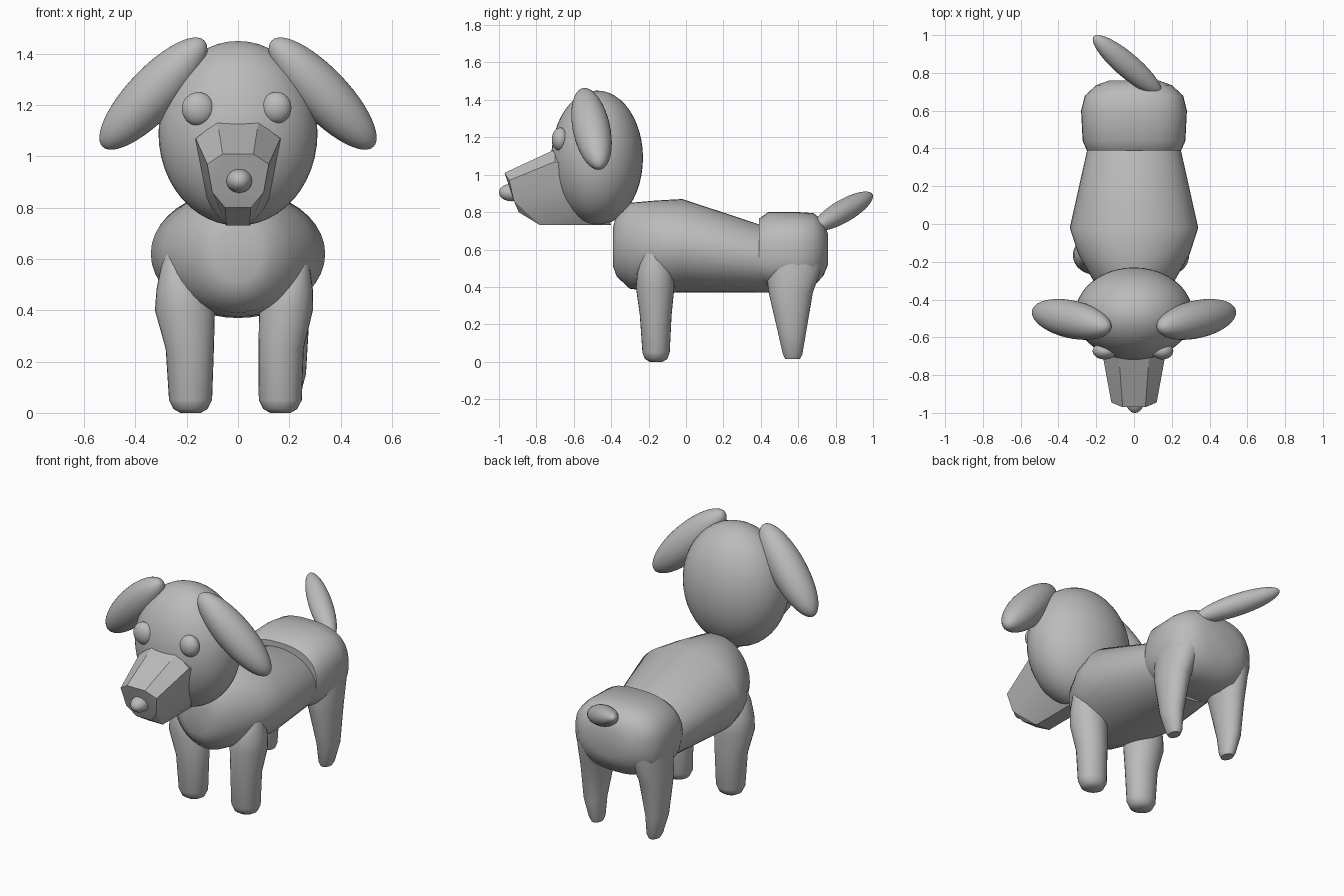
import bpy, bmesh, math
from mathutils import Vector, Matrix

if "Cube" in bpy.data.objects:
    bpy.data.objects.remove(bpy.data.objects["Cube"])

grey = bpy.data.materials.new("plain grey")
grey.diffuse_color = (0.5, 0.5, 0.5, 1)
grey.use_nodes = True
grey.node_tree.nodes["Principled BSDF"].inputs["Base Color"].default_value = grey.diffuse_color


def finish(bm, name, angle=40):
    bmesh.ops.recalc_face_normals(bm, faces=bm.faces)
    me = bpy.data.meshes.new(name)
    bm.to_mesh(me)
    bm.free()
    ob = bpy.data.objects.new(name, me)
    bpy.context.collection.objects.link(ob)
    me.materials.append(grey)
    bpy.ops.object.select_all(action='DESELECT')
    ob.select_set(True)
    bpy.context.view_layer.objects.active = ob
    bpy.ops.object.shade_smooth_by_angle(angle=math.radians(angle))
    return ob


def ellipsoid(name, centre, radii, axis=None):
    """Ellipsoid; its local z is turned to point along axis."""
    bm = bmesh.new()
    bmesh.ops.create_uvsphere(bm, u_segments=40, v_segments=24, radius=1)
    rot = Vector(axis).to_track_quat('Z', 'Y').to_matrix().to_4x4() if axis else Matrix()
    bm.transform(Matrix.Translation(centre) @ rot @ Matrix.Diagonal((*radii, 1)))
    return finish(bm, name)


def loft(name, rings, angle=40):
    bm = bmesh.new()
    loops = [[bm.verts.new(p) for p in r] for r in rings]
    n = len(loops[0])
    for a, b in zip(loops, loops[1:]):
        for i in range(n):
            j = (i + 1) % n
            bm.faces.new((a[i], a[j], b[j], b[i]))
    bm.faces.new(loops[0])
    bm.faces.new(loops[-1])
    return finish(bm, name, angle)


def power(v, e):
    return math.copysign(abs(v) ** (2 / e), v)


def ring_y(y, rx, z0, z1, e=2.0, n=40):
    out = []
    for i in range(n):
        t = 2 * math.pi * i / n
        out.append((rx * power(math.cos(t), e), y,
                    (z0 + z1) / 2 + (z1 - z0) / 2 * power(math.sin(t), e)))
    return out


def ring_z(z, cx, rx, cy, ry, n=28):
    return [(cx + rx * math.cos(2 * math.pi * i / n),
             cy + ry * math.sin(2 * math.pi * i / n), z) for i in range(n)]


# Head, nose
ellipsoid("head", (0, -0.475, 1.09), (0.31, 0.245, 0.36))
ellipsoid("nose", (0.005, -0.93, 0.905), (0.05, 0.07, 0.047))

# Faceted snout
half = [(0.08, -0.70, 1.135), (0.165, -0.70, 1.07), (0.06, -0.97, 1.01),
        (0.12, -0.945, 0.97), (0.10, -0.92, 0.86), (0.05, -0.895, 0.80),
        (0.045, -0.78, 0.73), (0.17, -0.50, 1.0), (0.13, -0.50, 0.83),
        (0.045, -0.40, 0.73)]
bm = bmesh.new()
for x, y, z in half:
    bm.verts.new((x, y, z))
    bm.verts.new((-x, y, z))
hull = bmesh.ops.convex_hull(bm, input=bm.verts)
bmesh.ops.delete(bm, geom=[v for v in bm.verts if not v.link_faces], context='VERTS')
finish(bm, "snout", 20)

# Eyes and ears
ellipsoid("left_eye", (-0.155, -0.672, 1.185), (0.064, 0.045, 0.065))
ellipsoid("right_eye", (0.15, -0.672, 1.19), (0.058, 0.045, 0.062))
for s, side in ((-1, "left"), (1, "right")):
    ellipsoid(side + "_ear", (s * 0.33, -0.505, 1.245), (0.1, 0.1, 0.29),
              (s * 0.2, 0.045, -0.21))

# Torso: blunt chest, then a straight taper to the back
loft("torso", [ring_y(-0.39, 0.09, 0.51, 0.72), ring_y(-0.37, 0.14, 0.455, 0.79),
               ring_y(-0.30, 0.215, 0.39, 0.85), ring_y(-0.16, 0.295, 0.375, 0.862),
               ring_y(-0.02, 0.34, 0.37, 0.87), ring_y(0.45, 0.235, 0.37, 0.715)])

# Rump
loft("rump", [ring_y(0.39, 0.25, 0.40, 0.765, 2.5), ring_y(0.44, 0.272, 0.385, 0.80, 2.6),
              ring_y(0.60, 0.28, 0.38, 0.80, 2.6), ring_y(0.68, 0.26, 0.40, 0.795, 2.6),
              ring_y(0.735, 0.20, 0.46, 0.755, 2.4), ring_y(0.76, 0.13, 0.52, 0.68)])

# Legs
for s, side in ((-1, "left"), (1, "right")):
    o = -0.01
    w = 0.012 if s < 0 else 0.0
    loft(side + "_front_leg", [
        ring_z(0.0, s * 0.175 + o, 0.04, -0.16, 0.035),
        ring_z(0.015, s * 0.175 + o, 0.066, -0.16, 0.06),
        ring_z(0.05, s * 0.175 + o, 0.084, -0.16, 0.073),
        ring_z(0.25, s * 0.178 + o, 0.088 + w / 2, -0.162, 0.085),
        ring_z(0.40, s * 0.197 + o, 0.105 + w, -0.165, 0.103),
        ring_z(0.48, s * 0.210 + o, 0.092 + w / 2, -0.165, 0.095),
        ring_z(0.57, s * 0.235 + o, 0.055, -0.17, 0.06),
        ring_z(0.635, s * 0.25 + o, 0.015, -0.175, 0.02)])
    loft(side + "_back_leg", [
        ring_z(0.015, s * 0.19, 0.03, 0.57, 0.04),
        ring_z(0.04, s * 0.192, 0.042, 0.57, 0.052),
        ring_z(0.15, s * 0.205, 0.06, 0.567, 0.074),
        ring_z(0.37, s * 0.195, 0.083, 0.56, 0.118),
        ring_z(0.50, s * 0.175, 0.10, 0.575, 0.15),
        ring_z(0.62, s * 0.14, 0.12, 0.58, 0.16)])

# Tail
ellipsoid("tail", (-0.035, 0.84, 0.805), (0.065, 0.06, 0.25), (-0.17, 0.145, 0.085))
